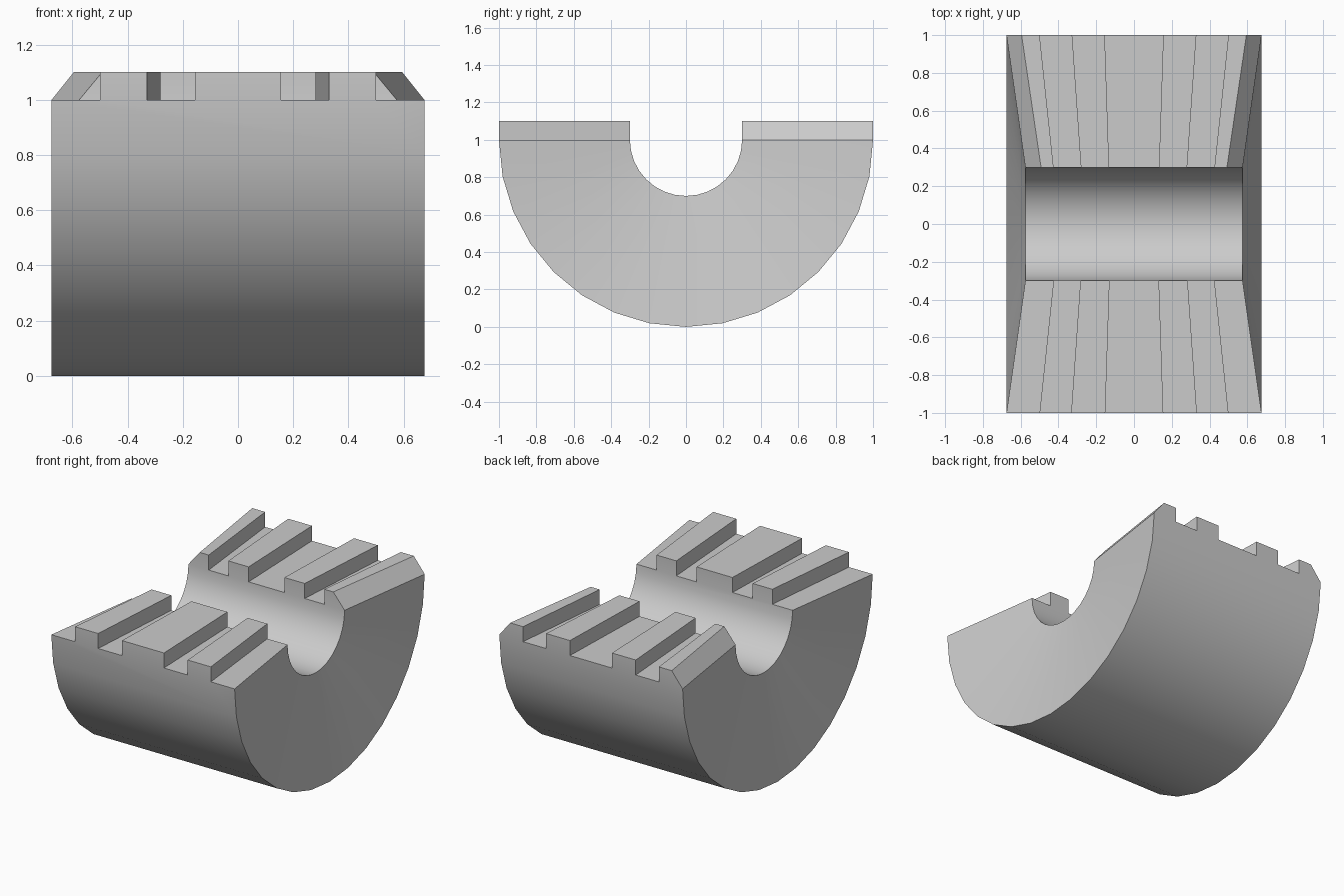
import bpy, bmesh, math

if "Cube" in bpy.data.objects:
    bpy.data.objects.remove(bpy.data.objects["Cube"])

SEG = 16                                   # facets in the half ring
RO, RI, ZC, H = 1.0, 0.3, 1.0, 0.1         # outer/inner radius, axis height, tooth height
WO, WI = 0.675, 0.575                      # half widths at outer and inner radius
BREAKS = [-0.675, -0.5, -0.33, -0.155, 0.155, 0.33, 0.5, 0.675]
CHAMFER = {RO: 0.595, RI: 0.492}           # top edge of the end teeth

bm = bmesh.new()
cache = {}


def vert(x, y, z):
    key = (round(x, 5), round(y, 5), round(z, 5))
    if key not in cache:
        cache[key] = bm.verts.new(key)
    return cache[key]


def face(pts):
    bm.faces.new([vert(*p) for p in pts])


def row(r, k):
    # points across the width at arc step k; tooth breaks only at the two ends
    a = math.pi * k / SEG
    w = WO if r == RO else WI
    xs = BREAKS if k in (0, SEG) else (-WO, WO)
    return [(x * w / WO, r * math.cos(a), ZC - r * math.sin(a)) for x in xs]


# Half-ring body with tapered ends
for k in range(SEG):
    o0, o1, i0, i1 = row(RO, k), row(RO, k + 1), row(RI, k), row(RI, k + 1)
    face(o0 + o1[::-1])
    face(i0 + i1[::-1])
    for e in (0, -1):
        face([o0[e], o1[e], i1[e], i0[e]])


def top(p, r, end):
    x = math.copysign(CHAMFER[r], p[0]) if end else p[0]
    return (x, p[1], ZC + H)


# Interlocking teeth: even slots at the back, odd slots at the front
for k, parity in ((0, 0), (SEG, 1)):
    o, i = row(RO, k), row(RI, k)
    for n in range(len(BREAKS) - 1):
        base = [o[n], o[n + 1], i[n + 1], i[n]]
        if n % 2 != parity:
            face(base)
            continue
        left, right = n == 0, n == len(BREAKS) - 2
        cap = [top(p, r, e) for p, r, e in
               zip(base, (RO, RO, RI, RI), (left, right, right, left))]
        face(cap)
        for s in range(4):
            t = (s + 1) % 4
            face([base[s], base[t], cap[t], cap[s]])

bmesh.ops.recalc_face_normals(bm, faces=bm.faces[:])
mesh = bpy.data.meshes.new("toothed_half_ring")
bm.to_mesh(mesh)
bm.free()
obj = bpy.data.objects.new("toothed_half_ring", mesh)
bpy.context.collection.objects.link(obj)
bpy.context.view_layer.objects.active = obj
obj.select_set(True)
bpy.ops.object.shade_smooth_by_angle(angle=math.radians(30))
